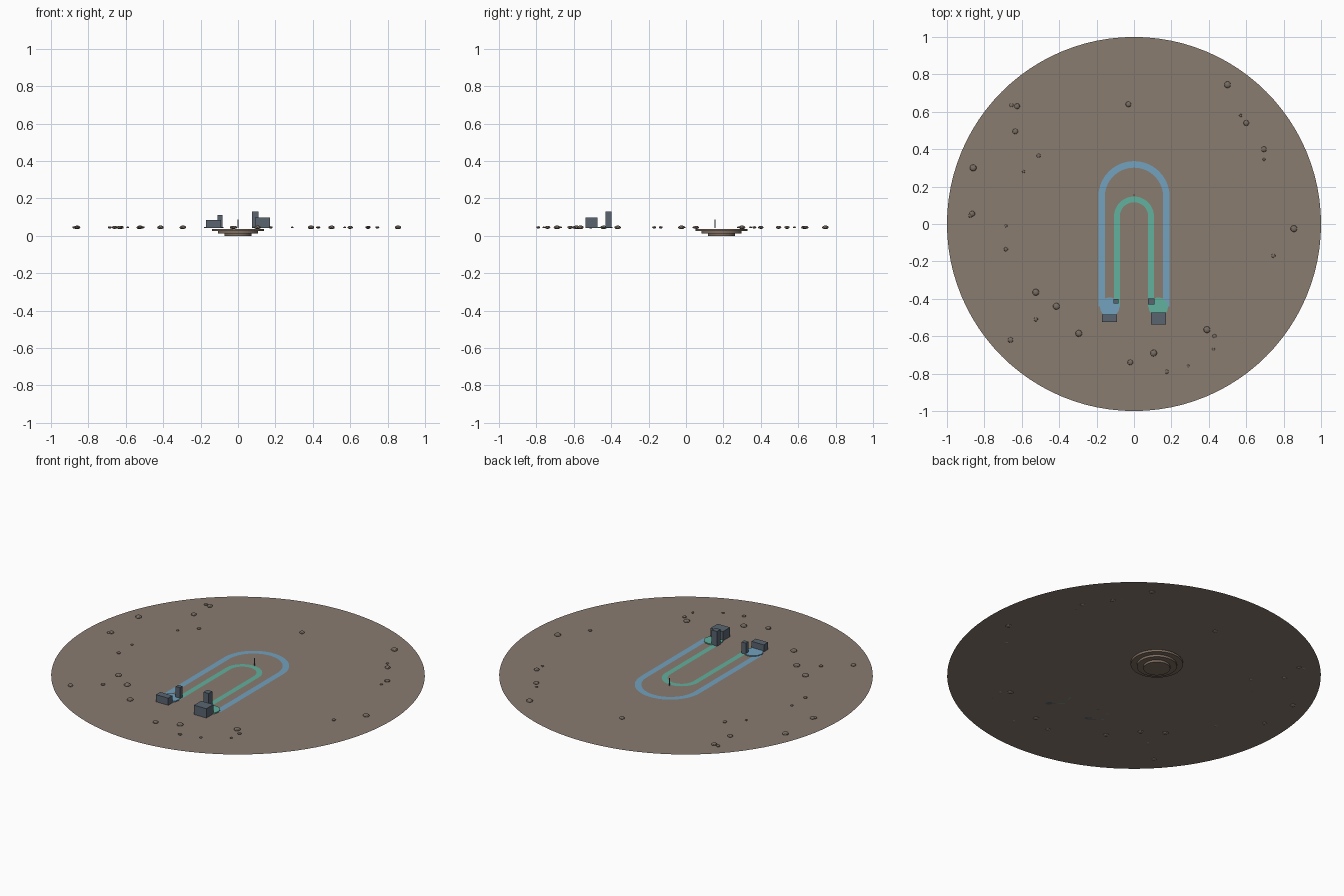
import bpy, bmesh, math

GROUND_Z = 0.042

cube = bpy.data.objects.get("Cube")
if cube:
    bpy.data.objects.remove(cube, do_unlink=True)


def material(name, rgb):
    mat = bpy.data.materials.new(name)
    mat.use_nodes = True
    color = (*rgb, 1)
    mat.diffuse_color = color
    mat.node_tree.nodes["Principled BSDF"].inputs["Base Color"].default_value = color
    return mat


soil = material("soil brown", (0.25, 0.20, 0.16))
terrace = material("terrace brown", (0.22, 0.16, 0.125))
stone = material("stone brown", (0.19, 0.155, 0.125))
blue = material("path blue", (0.17, 0.36, 0.52))
green = material("path green", (0.12, 0.44, 0.34))
slate = material("slate grey", (0.10, 0.13, 0.16))


def build(name, bm, mat):
    mesh = bpy.data.meshes.new(name)
    bmesh.ops.recalc_face_normals(bm, faces=bm.faces)
    bm.to_mesh(mesh)
    bm.free()
    mesh.materials.append(mat)
    obj = bpy.data.objects.new(name, mesh)
    bpy.context.collection.objects.link(obj)
    return obj


def cylinder(name, x, y, low, high, radius, sides, mat):
    bm = bmesh.new()
    bmesh.ops.create_cone(bm, cap_ends=True, segments=sides, radius1=radius,
                          radius2=radius, depth=high - low)
    bmesh.ops.translate(bm, verts=bm.verts, vec=(x, y, (low + high) / 2))
    return build(name, bm, mat)


def box(name, x, y, width, depth, top, mat):
    bm = bmesh.new()
    height = top - GROUND_Z
    bmesh.ops.create_cube(bm, size=1)
    bmesh.ops.scale(bm, verts=bm.verts, vec=(width, depth, height))
    bmesh.ops.translate(bm, verts=bm.verts, vec=(x, y, GROUND_Z + height / 2))
    return build(name, bm, mat)


def u_path(name, inner, outer, arc_y, end_y, z, mat):
    """Flat strip: two straight lanes joined by a half circle at the back."""
    bm = bmesh.new()

    def rim(r):
        arc = [math.pi * i / 32 for i in range(33)]
        points = [(r * math.cos(a), arc_y + r * math.sin(a)) for a in arc]
        return [bm.verts.new((x, y, z)) for x, y in [(r, end_y), *points, (-r, end_y)]]

    a, b = rim(inner), rim(outer)
    for i in range(len(a) - 1):
        bm.faces.new((a[i], b[i], b[i + 1], a[i + 1]))
    obj = build(name, bm, mat)
    if obj.data.polygons[0].normal.z < 0:
        obj.data.flip_normals()


# Thin ground sheet
bm = bmesh.new()
bmesh.ops.create_circle(bm, cap_ends=True, segments=96, radius=1)
bmesh.ops.translate(bm, verts=bm.verts, vec=(0, 0, GROUND_Z))
ground = build("ground", bm, soil)
if ground.data.polygons[0].normal.z < 0:
    ground.data.flip_normals()

# Stepped terraces under the ground
for i, radius in enumerate((0.072, 0.107, 0.14)):
    low = 0.0125 * i
    cylinder(f"terrace_{i}", 0, 0.19, low, low + 0.0125, radius, 48, terrace)

# Looping paths
u_path("outer_path", 0.156, 0.191, 0.145, -0.44, GROUND_Z + 0.002, blue)
u_path("inner_path", 0.076, 0.107, 0.04, -0.44, GROUND_Z + 0.002, green)

# Landing pads with a block and a tower each
cylinder("right_pad", -0.13, -0.444, GROUND_Z, 0.048, 0.052, 16, blue)
cylinder("left_pad", 0.13, -0.444, GROUND_Z, 0.048, 0.052, 16, green)
box("right_block", -0.13, -0.503, 0.08, 0.04, 0.084, slate)
box("right_tower", -0.097, -0.412, 0.027, 0.024, 0.11, slate)
box("left_block", 0.13, -0.505, 0.08, 0.066, 0.097, slate)
box("left_tower", 0.093, -0.414, 0.034, 0.034, 0.13, slate)

# Marker post
cylinder("marker_post", 0, 0.155, GROUND_Z, 0.086, 0.003, 8, slate)

# Scattered rocks, grouped by radius
rocks = {
    0.018: [(.5, .745), (-.525, -.365), (.105, -.69), (.39, -.565), (-.86, .3),
            (.855, -.025), (-.295, -.585), (-.415, -.44)],
    0.015: [(-.625, .63), (-.635, .495), (-.865, .055), (.6, .54), (.695, .4),
            (-.03, .64), (-.66, -.62), (-.02, -.74)],
    0.011: [(-.51, .365), (.745, -.17), (-.655, .635), (-.875, .045), (.175, -.79),
            (-.685, -.135), (.43, -.6), (-.525, -.51)],
    0.008: [(.57, .58), (.695, .345), (-.59, .28), (.29, -.76), (.425, -.67),
            (-.685, -.01)],
}
for size, spots in rocks.items():
    for x, y in spots:
        bm = bmesh.new()
        bmesh.ops.create_icosphere(bm, subdivisions=2, radius=size)
        bmesh.ops.scale(bm, verts=bm.verts, vec=(1, 1, 0.55))
        bmesh.ops.translate(bm, verts=bm.verts, vec=(x, y, GROUND_Z + 0.003))
        build("rock", bm, stone)
